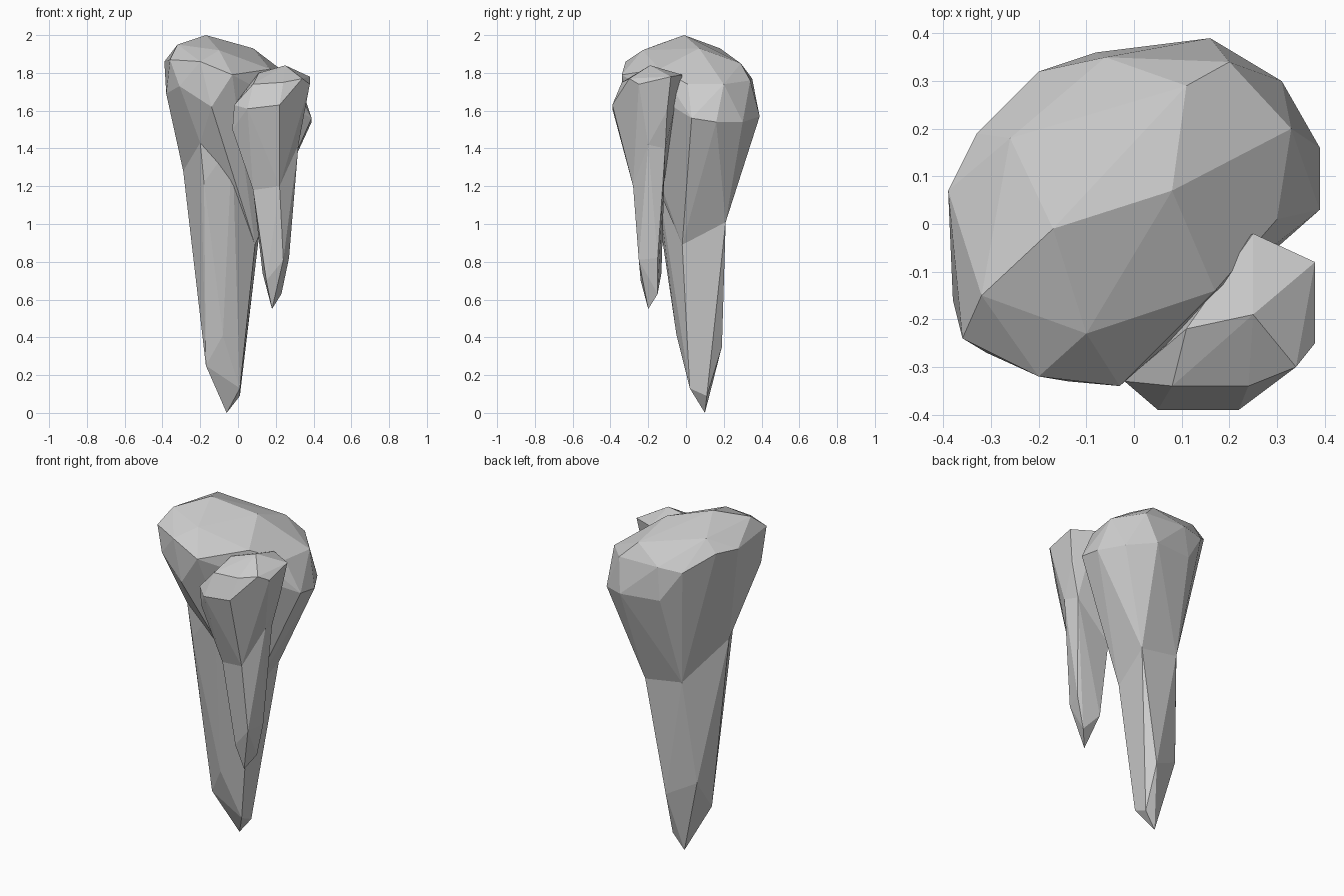
import bpy
import bmesh
from mathutils import Vector

default_cube = bpy.data.objects.get("Cube")
if default_cube:
    bpy.data.objects.remove(default_cube, do_unlink=True)

# Plain grey stone
stone = bpy.data.materials.new("grey_stone")
stone.use_nodes = True
stone_colour = (0.6, 0.6, 0.6, 1.0)
stone.diffuse_color = stone_colour
shader = next(n for n in stone.node_tree.nodes if n.type == 'BSDF_PRINCIPLED')
shader.inputs["Base Color"].default_value = stone_colour
shader.inputs["Roughness"].default_value = 0.9


def add_hull(mesh, points, waist):
    """Wrap a faceted hull round the points, leaving it open at the waist."""
    verts = [mesh.verts.new(p) for p in points]
    hull = bmesh.ops.convex_hull(mesh, input=verts)
    unused = {v for v in hull["geom_interior"] + hull["geom_unused"]
              if isinstance(v, bmesh.types.BMVert) and v.is_valid}
    bmesh.ops.delete(mesh, geom=list(unused), context='VERTS')
    ring = {Vector(p).freeze() for p in waist}
    kept = {v for v in verts if v.is_valid and v.co.copy().freeze() in ring}
    caps = [f for f in mesh.faces if all(v in kept for v in f.verts)]
    bmesh.ops.delete(mesh, geom=caps, context='FACES')


def make_spike(name, crown, shoulder, waist, foot, tip):
    """Join a chunky head and a thin tapering shaft along a shared waist."""
    mesh = bmesh.new()
    add_hull(mesh, crown + shoulder + waist, waist)
    add_hull(mesh, waist + foot + [tip], waist)
    bmesh.ops.remove_doubles(mesh, verts=mesh.verts[:], dist=0.001)
    bmesh.ops.dissolve_limit(mesh, angle_limit=0.06,
                             verts=mesh.verts[:], edges=mesh.edges[:])
    bmesh.ops.recalc_face_normals(mesh, faces=mesh.faces[:])
    data = bpy.data.meshes.new(name)
    mesh.to_mesh(data)
    mesh.free()
    data.materials.append(stone)
    spike = bpy.data.objects.new(name, data)
    bpy.context.collection.objects.link(spike)
    return spike


# Large spike: domed head, overhanging front, long shaft
make_spike(
    "large_rock_spike",
    crown=[(-.17, -.01, 2), (-.32, -.15, 1.95), (-.1, -.23, 1.92),
           (.08, .07, 1.93), (-.26, .18, 1.93), (.11, .29, 1.85),
           (.17, -.14, 1.82), (.3, .01, 1.74), (.33, .2, 1.74),
           (.2, .34, 1.76), (-.06, .35, 1.77)],
    shoulder=[(-.36, -.24, 1.87), (-.2, -.32, 1.86), (-.03, -.34, 1.79),
              (-.31, -.27, 1.73), (-.14, -.33, 1.62), (-.38, -.16, 1.69),
              (-.39, .07, 1.86), (-.33, .19, 1.86), (-.2, .32, 1.76),
              (-.08, .36, 1.58), (.16, .39, 1.57), (.31, .3, 1.54),
              (.39, .16, 1.54), (.39, .03, 1.56)],
    waist=[(-.29, .01, 1.28), (-.2, -.19, 1.43), (-.03, -.18, 1.43),
           (.09, -.02, .89), (.12, .21, 1.01), (-.12, .21, 1.05)],
    foot=[(-.18, -.17, 1.22), (-.04, -.13, 1.05), (-.17, 0, .25),
          (-.08, -.05, .41), (.01, .02, .13), (.01, .11, .09),
          (0, .19, .35), (-.17, .14, .44)],
    tip=(-.06, .1, 0))

# Small spike: leans against the front corner of the large one
make_spike(
    "small_rock_spike",
    crown=[(.25, -.19, 1.84), (.11, -.22, 1.8), (.25, -.02, 1.79),
           (.08, -.34, 1.74), (.24, -.34, 1.75), (.34, -.3, 1.77)],
    shoulder=[(.38, -.25, 1.74), (.38, -.08, 1.78), (.05, -.39, 1.61),
              (.22, -.39, 1.63), (-.02, -.33, 1.63), (-.03, -.3, 1.5),
              (.35, -.1, 1.6), (.12, -.1, 1.5)],
    waist=[(.08, -.26, 1.18), (.22, -.28, 1.2), (.32, -.2, 1.42),
           (.3, -.11, 1.4), (.08, -.12, 1.2)],
    foot=[(.15, -.24, .7), (.24, -.25, .81), (.27, -.15, .82),
          (.23, -.15, .63), (.13, -.13, .74)],
    tip=(.18, -.2, .55))
